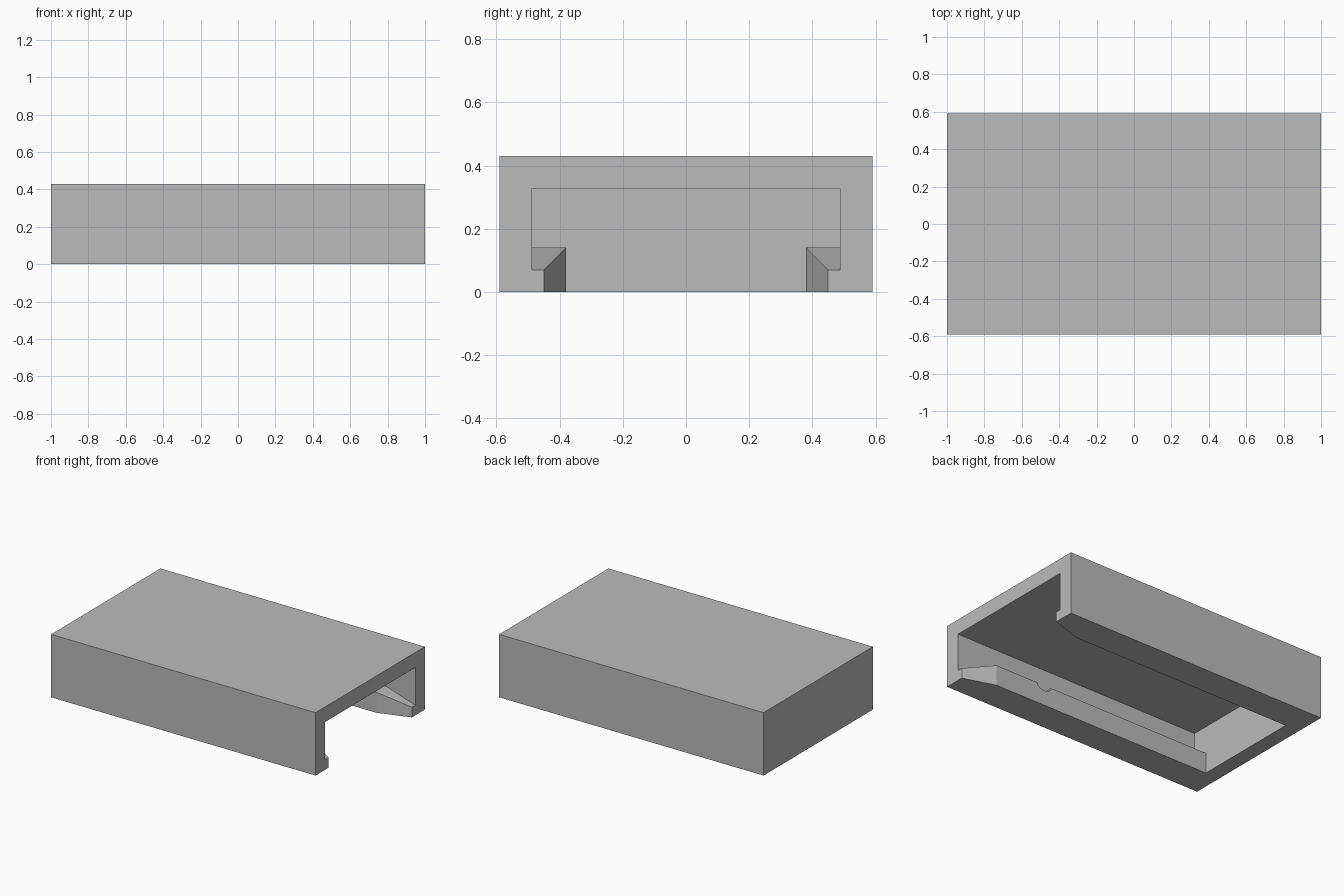
import bpy
import bmesh
import math

if "Cube" in bpy.data.objects:
    bpy.data.objects.remove(bpy.data.objects["Cube"], do_unlink=True)

# Main dimensions
HALF_LENGTH, HALF_WIDTH, HEIGHT = 1.0, 0.59, 0.43
CAVITY_WIDTH, CAVITY_TOP, CAVITY_END = 0.487, 0.327, -0.894
LIP_Y, LIP_Z = 0.38, 0.14
NOTCH_X, NOTCH_HALF, NOTCH_DEPTH, NOTCH_STEPS = 0.4, 0.055, 0.035, 10

# Stations along the rail channel: x, lip edge, lip height
stations = [(HALF_LENGTH, 0.45, 0.07), (0.78, LIP_Y, LIP_Z)]
# Rounded detent notch across the top of each lip
for i in range(NOTCH_STEPS + 1):
    a = math.pi * i / NOTCH_STEPS
    stations.append((NOTCH_X + NOTCH_HALF * math.cos(a), LIP_Y,
                     LIP_Z - NOTCH_DEPTH * math.sin(a)))
stations.append((CAVITY_END, LIP_Y, LIP_Z))


def section(bm, x, lip_y, lip_z):
    """Closed channel outline: shell outside, undercut rail slot inside."""
    half = [(HALF_WIDTH, HEIGHT), (HALF_WIDTH, 0), (lip_y, 0), (lip_y, lip_z),
            (CAVITY_WIDTH, lip_z), (CAVITY_WIDTH, CAVITY_TOP)]
    outline = half + [(-y, z) for y, z in reversed(half)]
    return [bm.verts.new((x, y, z)) for y, z in outline]


bm = bmesh.new()
rings = [section(bm, *s) for s in stations]
count = len(rings[0])

# Channel walls and open end
for a, b in zip(rings, rings[1:]):
    for i in range(count):
        j = (i + 1) % count
        bm.faces.new((a[i], a[j], b[j], b[i]))
bm.faces.new(rings[0])

# Closed end: inner wall, then outer block
last = rings[-1]
bm.faces.new(last[2:10])
outer = [last[0], last[1], last[10], last[11]]
end = [bm.verts.new((-HALF_LENGTH, v.co.y, v.co.z)) for v in outer]
bm.faces.new((last[0], last[1], end[1], end[0]))
bm.faces.new((last[1], last[2], last[9], last[10], end[2], end[1]))
bm.faces.new((last[10], last[11], end[3], end[2]))
bm.faces.new((last[11], last[0], end[0], end[3]))
bm.faces.new(end)

# Merge coplanar strips and orient faces
bmesh.ops.recalc_face_normals(bm, faces=bm.faces)
bmesh.ops.dissolve_limit(bm, angle_limit=math.radians(0.5),
                         verts=bm.verts, edges=bm.edges)
bmesh.ops.recalc_face_normals(bm, faces=bm.faces)

mesh = bpy.data.meshes.new("rail_cover")
bm.to_mesh(mesh)
bm.free()

# Plain grey finish
grey = bpy.data.materials.new("plain grey")
grey.use_nodes = True
colour = (0.5, 0.5, 0.5, 1)
grey.diffuse_color = colour
grey.node_tree.nodes["Principled BSDF"].inputs["Base Color"].default_value = colour
mesh.materials.append(grey)

cover = bpy.data.objects.new("rail_cover", mesh)
bpy.context.collection.objects.link(cover)
